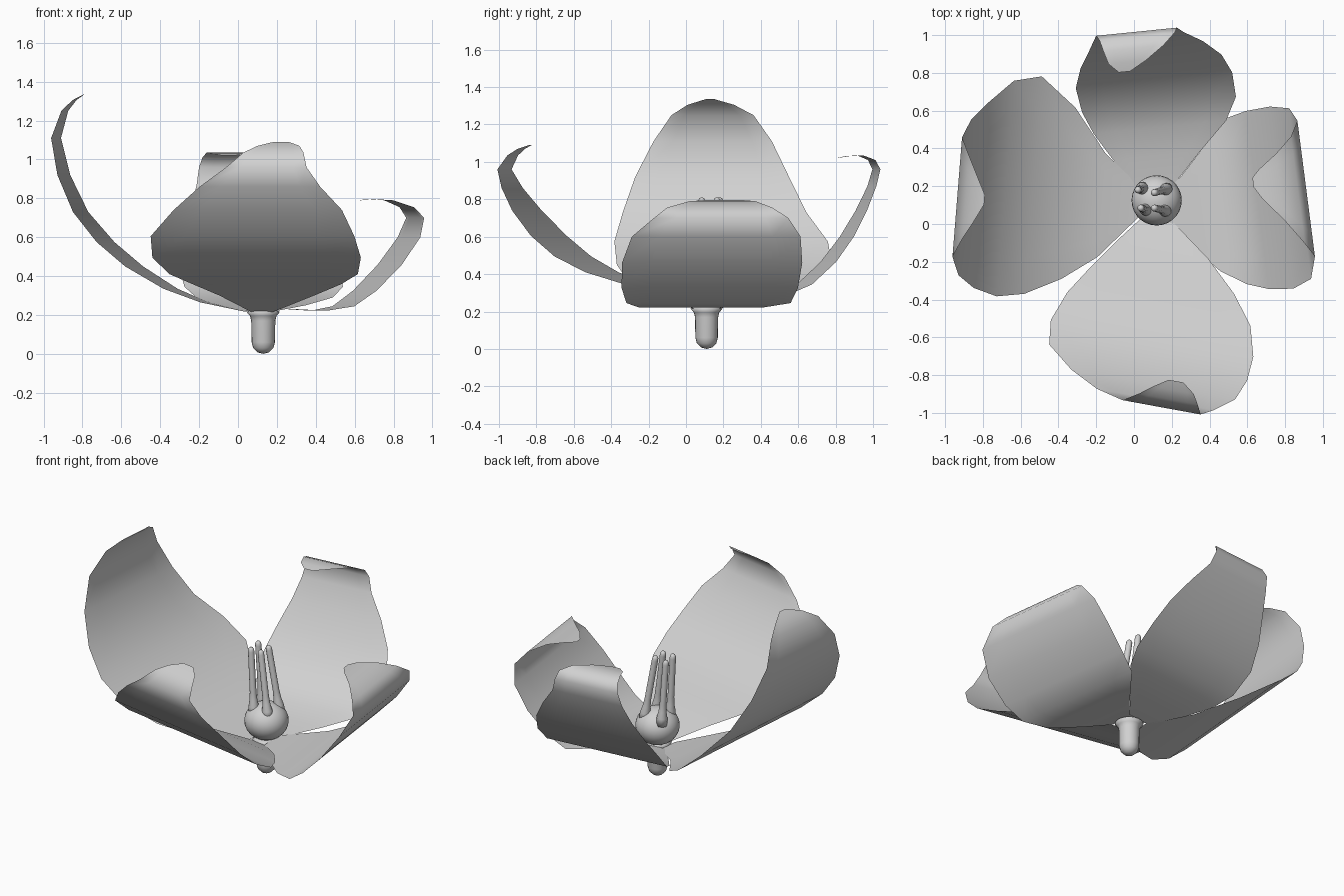
import bpy
import bmesh
import math
from mathutils import Vector, Matrix

default_cube = bpy.data.objects.get("Cube")
if default_cube:
    bpy.data.objects.remove(default_cube, do_unlink=True)

CENTRE = Vector((0.13, 0.11, 0.0))
COLUMNS = 6


def make_material(name, value):
    material = bpy.data.materials.new(name)
    material.use_nodes = True
    colour = (value, value, value, 1.0)
    material.diffuse_color = colour
    shader = material.node_tree.nodes["Principled BSDF"]
    shader.inputs["Base Color"].default_value = colour
    shader.inputs["Roughness"].default_value = 0.6
    return material


PALE_GREY = make_material("pale grey", 0.64)


def finish(bm, name):
    """Turn a bmesh into a smooth, coloured object."""
    mesh = bpy.data.meshes.new(name)
    for face in bm.faces:
        face.smooth = True
    bm.to_mesh(mesh)
    bm.free()
    mesh.materials.append(PALE_GREY)
    obj = bpy.data.objects.new(name, mesh)
    bpy.context.collection.objects.link(obj)
    return obj


def petal(name, outward, side, stations):
    """Sheet ruled across stations of (distance out, height, low edge, high edge)."""
    u = Vector((outward[0], outward[1], 0)).normalized()
    across = Vector((-u.y, u.x, 0)) * side
    bm = bmesh.new()
    rows = []
    for distance, height, low, high in stations:
        spine = CENTRE + u * distance + Vector((0, 0, height))
        steps = [low + (high - low) * i / COLUMNS for i in range(COLUMNS + 1)]
        rows.append([bm.verts.new(spine + across * w) for w in steps])
    for near, far in zip(rows, rows[1:]):
        for i in range(COLUMNS):
            bm.faces.new((near[i], far[i], far[i + 1], near[i + 1]))
    # the inner side of every petal faces up
    if side < 0:
        bmesh.ops.reverse_faces(bm, faces=bm.faces[:])
    return finish(bm, name)


def lathe(name, profile, base, axis=(0, 0, 1), segments=20):
    """Spin a (radius, height) profile about an axis through base."""
    bm = bmesh.new()
    verts = [bm.verts.new((r, 0, h)) for r, h in profile]
    edges = [bm.edges.new(pair) for pair in zip(verts, verts[1:])]
    bmesh.ops.spin(bm, geom=verts + edges, cent=(0, 0, 0), axis=(0, 0, 1),
                   angle=math.tau, steps=segments)
    bmesh.ops.remove_doubles(bm, verts=bm.verts[:], dist=0.0005)
    bmesh.ops.recalc_face_normals(bm, faces=bm.faces[:])
    turn = Vector((0, 0, 1)).rotation_difference(Vector(axis)).to_matrix().to_4x4()
    bm.transform(Matrix.Translation(Vector(base)) @ turn)
    return finish(bm, name)


# Four petals, each with its own curl
petal("front_petal", (-0.18, -0.984), 1, [
    (0.06, 0.215, -0.05, 0.06), (0.24, 0.3, -0.185, 0.31),
    (0.4, 0.358, -0.295, 0.48), (0.55, 0.41, -0.39, 0.595),
    (0.71, 0.495, -0.45, 0.64), (0.84, 0.605, -0.435, 0.63),
    (0.95, 0.74, -0.295, 0.585), (1.025, 0.86, -0.145, 0.485),
    (1.06, 0.96, 0.0, 0.42), (1.01, 1.035, 0.08, 0.395),
    (0.96, 1.07, 0.145, 0.365), (0.91, 1.09, 0.22, 0.3)])

petal("right_petal", (-0.997, 0.08), -1, [
    (0.08, 0.215, -0.06, 0.06), (0.3, 0.265, -0.31, 0.24),
    (0.48, 0.335, -0.44, 0.47), (0.67, 0.45, -0.535, 0.62),
    (0.815, 0.575, -0.56, 0.585), (0.94, 0.73, -0.525, 0.46),
    (1.025, 0.92, -0.465, 0.36), (1.065, 1.11, -0.37, 0.265),
    (1.02, 1.25, -0.27, 0.17), (0.97, 1.305, -0.18, 0.07),
    (0.92, 1.335, -0.08, -0.03)])

petal("left_petal", (0.992, 0.128), 1, [
    (0.04, 0.23, -0.1, 0.05), (0.14, 0.23, -0.25, 0.13),
    (0.28, 0.222, -0.4, 0.27), (0.41, 0.245, -0.485, 0.4),
    (0.52, 0.325, -0.525, 0.425), (0.65, 0.46, -0.54, 0.432),
    (0.75, 0.6, -0.5, 0.41), (0.785, 0.7, -0.385, 0.34),
    (0.74, 0.755, -0.31, 0.26), (0.65, 0.79, -0.175, 0.18),
    (0.55, 0.797, -0.05, 0.11), (0.51, 0.79, 0.02, 0.07)])

petal("back_petal", (-0.1, 0.995), -1, [
    (0.07, 0.22, -0.09, 0.07), (0.25, 0.25, -0.215, 0.245),
    (0.4, 0.29, -0.305, 0.4), (0.52, 0.345, -0.355, 0.464),
    (0.65, 0.465, -0.375, 0.457), (0.75, 0.6, -0.34, 0.41),
    (0.83, 0.74, -0.29, 0.32), (0.89, 0.87, -0.255, 0.22),
    (0.915, 0.96, -0.24, 0.19), (0.89, 1.01, -0.225, 0.175),
    (0.83, 1.035, -0.21, 0.11), (0.76, 1.03, -0.19, 0.01),
    (0.71, 1.02, -0.14, -0.08)])

# Stem with a rounded foot and a softly flared top
lathe("stem", [(0, 0), (0.03, 0.008), (0.052, 0.03), (0.06, 0.06), (0.062, 0.17),
               (0.068, 0.195), (0.085, 0.215), (0.06, 0.23), (0, 0.235)], CENTRE)

# Round seed bulb sitting on the stem
arc = [math.pi * i / 14 for i in range(15)]
lathe("bulb", [(0.133 * math.sin(a), -0.118 * math.cos(a)) for a in arc],
      (0.12, 0.125, 0.335), segments=28)

# Four slender stamens leaning out of the bulb
STAMENS = {
    "back_right": ((0.045, 0.19), (0.02, 0.18)),
    "back_left": ((0.175, 0.185), (0.105, 0.165)),
    "front_right": ((0.065, 0.075), (0.035, 0.085)),
    "front_left": ((0.17, 0.07), (0.105, 0.085)),
}
for place, (foot, tip) in STAMENS.items():
    start = Vector((*foot, 0.38))
    line = Vector((*tip, 0.81)) - start
    length = line.length
    lathe("stamen_" + place, [
        (0, 0), (0.034, 0), (0.032, 0.05), (0.024, 0.09), (0.02, 0.14),
        (0.019, length - 0.03), (0.018, length - 0.014),
        (0.011, length - 0.003), (0, length)], start, line, 12)
